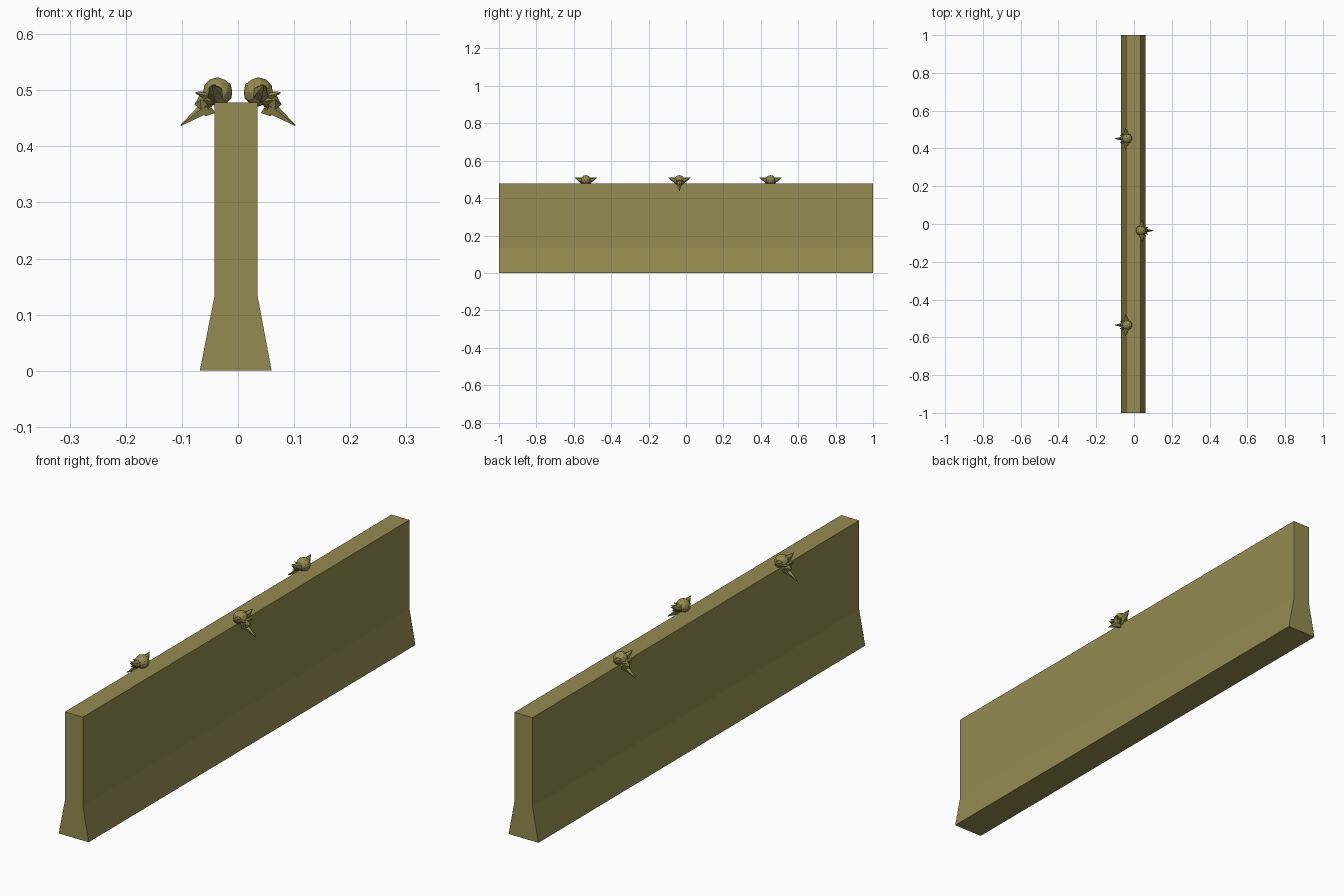
import bpy, bmesh
from math import pi
from mathutils import Vector, Matrix

if "Cube" in bpy.data.objects:
    bpy.data.objects.remove(bpy.data.objects["Cube"])

stone = bpy.data.materials.new("olive_stone")
stone.diffuse_color = (0.30, 0.26, 0.08, 1)
stone.use_nodes = True
stone.node_tree.nodes["Principled BSDF"].inputs["Base Color"].default_value = stone.diffuse_color


def finish(bm, name):
    bmesh.ops.recalc_face_normals(bm, faces=bm.faces)
    me = bpy.data.meshes.new(name)
    bm.to_mesh(me)
    bm.free()
    me.materials.append(stone)
    ob = bpy.data.objects.new(name, me)
    bpy.context.collection.objects.link(ob)
    return ob


# Wall: flared-foot profile extruded along y
bm = bmesh.new()
profile = [(-0.068, 0), (0.06, 0), (0.035, 0.133), (0.035, 0.478),
           (-0.042, 0.478), (-0.042, 0.133)]
face = bm.faces.new([bm.verts.new((x, -1, z)) for x, z in profile])
ext = bmesh.ops.extrude_face_region(bm, geom=[face])
bmesh.ops.translate(bm, vec=(0, 2, 0),
                    verts=[v for v in ext["geom"] if isinstance(v, bmesh.types.BMVert)])
finish(bm, "wall")


def spike(bm, a, b, ra, rb, sides=5):
    """Tapered low-poly spike from a to b."""
    a, b = Vector(a), Vector(b)
    d = b - a
    m = Matrix.Translation((a + b) / 2) @ d.to_track_quat('Z', 'Y').to_matrix().to_4x4()
    bmesh.ops.create_cone(bm, cap_ends=True, segments=sides, radius1=ra,
                          radius2=rb, depth=d.length, matrix=m)


def lump(bm, centre, size, subdiv=1, turn=0):
    """Faceted ellipsoid."""
    m = (Matrix.Translation(centre) @ Matrix.Rotation(turn, 4, 'Y')
         @ Matrix.Diagonal((*size, 1)))
    bmesh.ops.create_icosphere(bm, subdivisions=subdiv, radius=1, matrix=m)


def horned_head(name, facing, y):
    bm = bmesh.new()
    # Cranium, face and pointed beak
    lump(bm, (0.036, 0, 0.497), (0.027, 0.026, 0.026), 2)
    lump(bm, (0.058, 0, 0.480), (0.021, 0.018, 0.016), 1, pi / 5)
    spike(bm, (0.055, 0, 0.470), (0.102, 0, 0.437), 0.013, 0.001)
    # Lower jaw
    spike(bm, (0.045, 0, 0.466), (0.060, 0, 0.456), 0.010, 0.004)
    # Brow crest
    spike(bm, (0.055, 0, 0.490), (0.076, 0, 0.496), 0.009, 0.001, 4)
    for s in (-1, 1):
        # Side horns
        spike(bm, (0.040, s * 0.016, 0.494), (0.043, s * 0.038, 0.501), 0.016, 0.010, 6)
        spike(bm, (0.043, s * 0.038, 0.501), (0.046, s * 0.059, 0.509), 0.010, 0.001, 6)
        # Brow and cheek spikes
        spike(bm, (0.052, s * 0.010, 0.489), (0.074, s * 0.019, 0.494), 0.008, 0.001, 4)
        spike(bm, (0.050, s * 0.010, 0.480), (0.062, s * 0.030, 0.482), 0.009, 0.001, 4)
    for v in bm.verts:
        v.co.x *= facing
        v.co.y += y
    finish(bm, name)


# Heads alternate sides along the top
for i, (facing, y) in enumerate([(-1, -0.535), (1, -0.035), (-1, 0.452)]):
    horned_head(f"horned_head_{i + 1}", facing, y)
